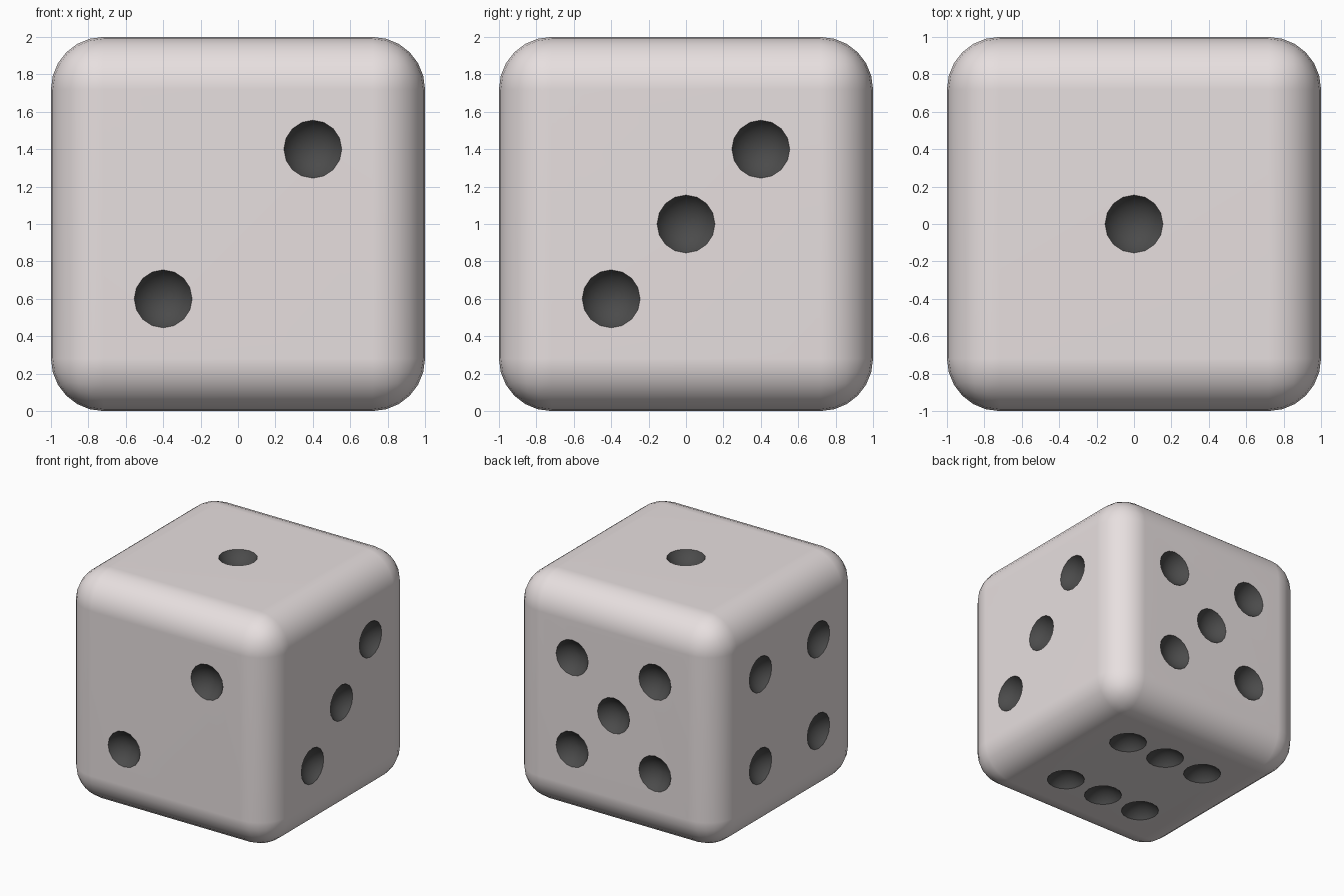
import bpy, bmesh, math
from mathutils import Vector, Matrix

if "Cube" in bpy.data.objects:
    bpy.data.objects.remove(bpy.data.objects["Cube"])

R = 0.155      # pip radius on the surface
D = 0.09       # pip depth
S = 0.4        # pip spacing


def material(name, rgb):
    m = bpy.data.materials.new(name)
    m.diffuse_color = (*rgb, 1)
    m.use_nodes = True
    m.node_tree.nodes["Principled BSDF"].inputs["Base Color"].default_value = m.diffuse_color
    return m


# rounded cube body
bpy.ops.mesh.primitive_cube_add(size=2, location=(0, 0, 1))
die = bpy.context.object
die.name = "die_body"
die.data.materials.append(material("ivory", (0.8, 0.74, 0.74)))
bev = die.modifiers.new("round_edges", 'BEVEL')
bev.width = 0.28
bev.segments = 6

# pip layouts: face normal, in-plane axes, pip coordinates
X, Y, Z = Vector((1, 0, 0)), Vector((0, 1, 0)), Vector((0, 0, 1))
corners = [(a, b) for a in (-1, 1) for b in (-1, 1)]
faces = [
    (Z, X, Y, [(0, 0)]),
    (-Y, X, Z, [(-1, -1), (1, 1)]),
    (X, Y, Z, [(-1, -1), (0, 0), (1, 1)]),
    (-X, Y, Z, corners),
    (Y, X, Z, corners + [(0, 0)]),
    (-Z, X, Y, [(a, b) for a in (-1, 0, 1) for b in (-1, 1)]),
]

# spherical pip cutters, sunk to the chosen depth
ball = (R * R + D * D) / (2 * D)
bm = bmesh.new()
for n, u, v, spots in faces:
    turn = n.to_track_quat('Z', 'Y').to_matrix().to_4x4()
    for a, b in spots:
        pos = Z + n * (1 + ball - D) + (u * a + v * b) * S
        bmesh.ops.create_uvsphere(bm, u_segments=16, v_segments=32, radius=ball,
                                  matrix=Matrix.Translation(pos) @ turn)
for f in bm.faces:
    f.smooth = True
me = bpy.data.meshes.new("pip_cutters")
bm.to_mesh(me)
bm.free()
me.materials.append(material("pip_dark", (0.07, 0.07, 0.07)))
cutter = bpy.data.objects.new("pip_cutters", me)
bpy.context.collection.objects.link(cutter)
cutter.hide_render = True

# carve the pips
cut = die.modifiers.new("carve_pips", 'BOOLEAN')
cut.operation = 'DIFFERENCE'
cut.object = cutter
cut.solver = 'EXACT'
cut.material_mode = 'TRANSFER'
bpy.context.view_layer.objects.active = die
for name in ("round_edges", "carve_pips"):
    bpy.ops.object.modifier_apply(modifier=name)
bpy.data.objects.remove(cutter)

# smooth shading with crisp pip rims
bpy.ops.object.shade_smooth_by_angle(angle=math.radians(30))
wn = die.modifiers.new("even_shading", 'WEIGHTED_NORMAL')
wn.keep_sharp = True
